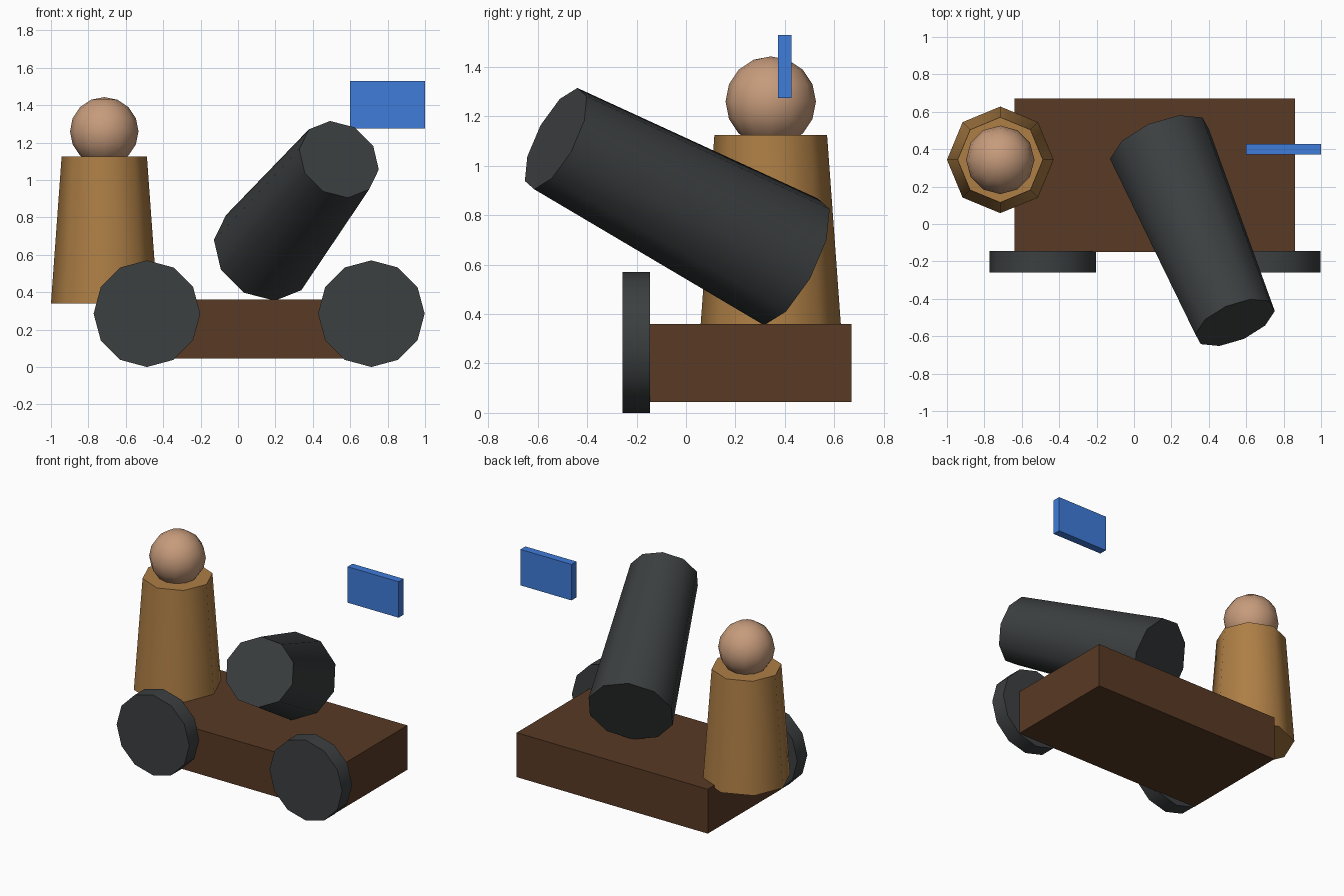
import bpy, bmesh, math
from mathutils import Matrix, Vector

if "Cube" in bpy.data.objects:
    bpy.data.objects.remove(bpy.data.objects["Cube"])


def material(name, color):
    m = bpy.data.materials.new(name)
    m.diffuse_color = (*color, 1)
    m.use_nodes = True
    m.node_tree.nodes["Principled BSDF"].inputs["Base Color"].default_value = m.diffuse_color
    return m


WOOD = material("dark_wood", (0.10, 0.042, 0.018))
IRON = material("iron", (0.045, 0.05, 0.052))
CLOTH = material("tan_cloth", (0.42, 0.21, 0.06))
SKIN = material("skin", (0.57, 0.33, 0.20))
BLUE = material("blue", (0.05, 0.20, 0.70))


def finish(name, bm, mat, smooth=True):
    bmesh.ops.recalc_face_normals(bm, faces=bm.faces)
    mesh = bpy.data.meshes.new(name)
    bm.to_mesh(mesh)
    bm.free()
    mesh.materials.append(mat)
    obj = bpy.data.objects.new(name, mesh)
    bpy.context.collection.objects.link(obj)
    if smooth:
        bpy.ops.object.select_all(action='DESELECT')
        obj.select_set(True)
        bpy.context.view_layer.objects.active = obj
        bpy.ops.object.shade_smooth_by_angle(angle=math.radians(50))
    return obj


def box(name, lo, hi, mat):
    lo, hi = Vector(lo), Vector(hi)
    bm = bmesh.new()
    bmesh.ops.create_cube(bm, size=1, matrix=Matrix.Translation((lo + hi) / 2)
                          @ Matrix.Diagonal((*(hi - lo), 1)))
    return finish(name, bm, mat, smooth=False)


def tube(name, start, end, r1, r2, sides, mat, corner):
    """Capped cone from start to end; one corner points along 'corner'."""
    start, end = Vector(start), Vector(end)
    z = (end - start).normalized()
    y = Vector(corner)
    y = (y - y.dot(z) * z).normalized()
    m = Matrix((y.cross(z), y, z)).transposed().to_4x4()
    m.translation = (start + end) / 2
    bm = bmesh.new()
    bmesh.ops.create_cone(bm, cap_ends=True, segments=sides, radius1=r1,
                          radius2=r2, depth=(end - start).length, matrix=m)
    return finish(name, bm, mat)


# Wooden carriage and its two front wheels
box("carriage", (-0.64, -0.15, 0.045), (0.86, 0.67, 0.36), WOOD)
for side, x in (("left", -0.487), ("right", 0.713)):
    tube(side + "_wheel", (x, -0.145, 0.285), (x, -0.258, 0.285),
         0.285, 0.285, 12, IRON, (0, 0, 1))

# Tapered barrel, tilted up and to the right
tube("barrel", (0.137, 0.425, 0.611), (0.54, -0.527, 1.11),
     0.285, 0.228, 10, IRON, (-0.255, -0.073, 0.065))

# Gunner: tapered body and round head
tube("gunner_body", (-0.715, 0.343, 0.34), (-0.715, 0.343, 1.125),
     0.285, 0.228, 8, CLOTH, (0, 1, 0))
bm = bmesh.new()
bmesh.ops.create_uvsphere(bm, u_segments=12, v_segments=8, radius=0.183,
                          matrix=Matrix.Translation((-0.715, 0.343, 1.26)))
finish("gunner_head", bm, SKIN)

# Floating flag panel
box("flag", (0.6, 0.372, 1.275), (1.0, 0.427, 1.53), BLUE)
